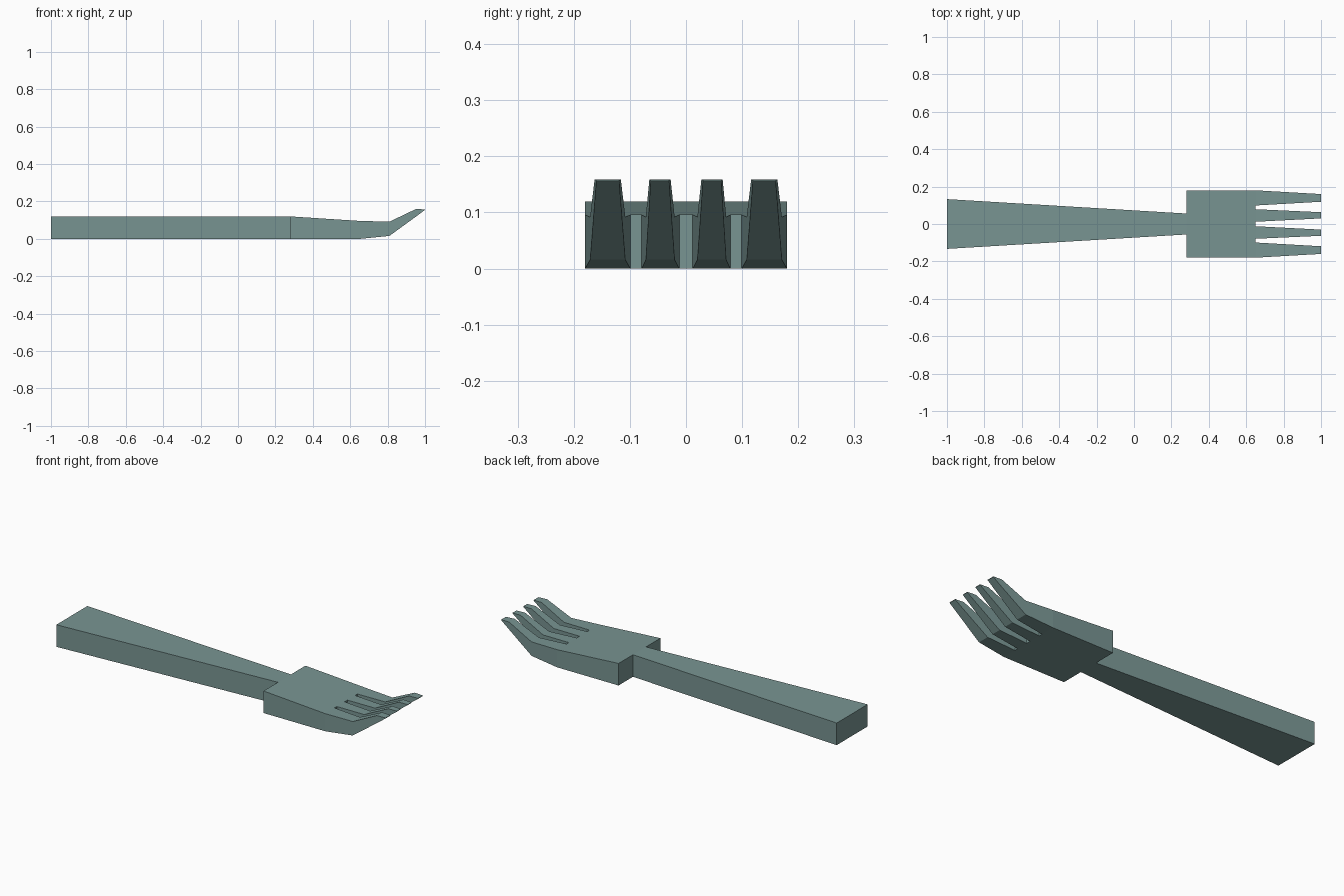
import bpy
import bmesh

if "Cube" in bpy.data.objects:
    bpy.data.objects.remove(bpy.data.objects["Cube"])

mat = bpy.data.materials.new("grey_teal")
mat.diffuse_color = (0.19, 0.30, 0.29, 1)
mat.use_nodes = True
mat.node_tree.nodes["Principled BSDF"].inputs["Base Color"].default_value = mat.diffuse_color


def cell(a, b):
    """Six quads of a block between two (x, y0, y1, z0, z1) stations."""
    p, q = [[(x, y0, z0), (x, y1, z0), (x, y1, z1), (x, y0, z1)]
            for x, y0, y1, z0, z1 in (a, b)]
    return [p, q] + [[p[i], p[(i + 1) % 4], q[(i + 1) % 4], q[i]] for i in range(4)]


def build(name, cells):
    """Join blocks into one skin, dropping the faces two blocks share."""
    faces = {}
    for a, b in cells:
        for f in cell(a, b):
            key = frozenset(f)
            if key in faces:
                del faces[key]
            else:
                faces[key] = f
    bm = bmesh.new()
    for f in faces.values():
        bm.faces.new([bm.verts.new(v) for v in f])
    bmesh.ops.remove_doubles(bm, verts=bm.verts, dist=1e-5)
    bmesh.ops.recalc_face_normals(bm, faces=bm.faces)
    mesh = bpy.data.meshes.new(name)
    bm.to_mesh(mesh)
    bm.free()
    mesh.materials.append(mat)
    bpy.context.collection.objects.link(bpy.data.objects.new(name, mesh))


# Handle, tapering towards the head
build("handle", [((-1, -0.133, 0.133, 0, 0.12), (0.28, -0.056, 0.056, 0, 0.12))])

# Head: side profile as (x, bottom, top); tines start at ROOT
ROOT = 0.65
profile = [(0.28, 0, 0.12), (ROOT, 0, 0.096), (0.81, 0.016, 0.092),
           (0.95, 0.118, 0.159), (1.0, 0.155, 0.158)]
edges = [-0.18, -0.099, -0.079, -0.012, 0.012, 0.079, 0.099, 0.18]
tips = [-0.16, -0.119, -0.063, -0.03, 0.03, 0.063, 0.119, 0.16]


def station(i, point):
    x, z0, z1 = point
    t = max(0, (x - ROOT) / (1 - ROOT))
    y0, y1 = [edges[k] + (tips[k] - edges[k]) * t for k in (i, i + 1)]
    return (x, y0, y1, z0, z1)


cells = []
for i in range(7):
    # Even strips run on into tines, odd strips stop at the slots
    for k in range(4 if i % 2 == 0 else 1):
        cells.append((station(i, profile[k]), station(i, profile[k + 1])))
build("head_with_tines", cells)
